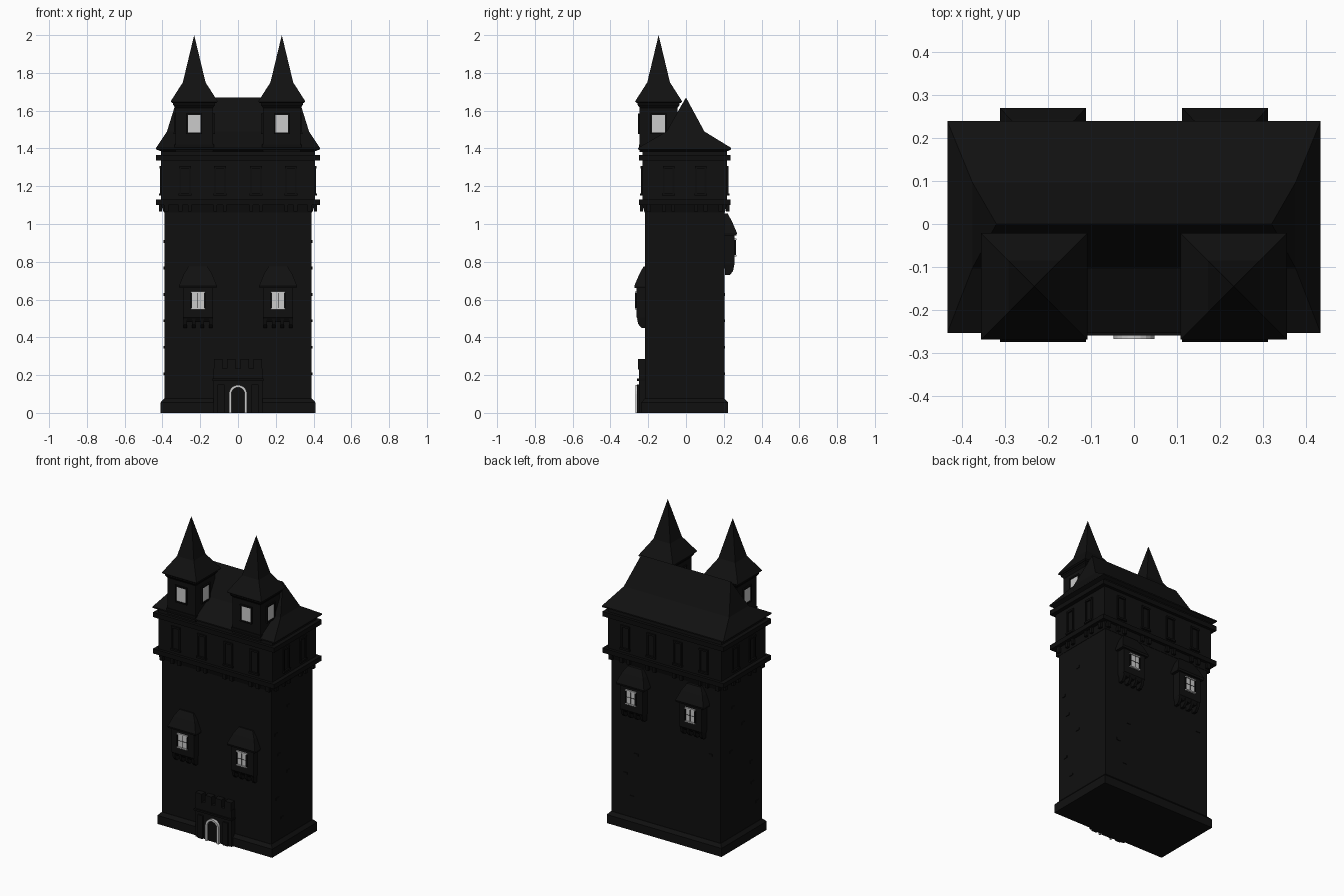
import bpy, bmesh, math, random
from mathutils import Matrix, Vector

cube = bpy.data.objects.get("Cube")
if cube:
    bpy.data.objects.remove(cube, do_unlink=True)


def material(name, value):
    m = bpy.data.materials.new(name)
    m.use_nodes = True
    col = (value, value, value, 1)
    m.diffuse_color = col
    bsdf = m.node_tree.nodes["Principled BSDF"]
    bsdf.inputs["Base Color"].default_value = col
    bsdf.inputs["Roughness"].default_value = 0.9
    return m


WALL = material("black stone", 0.005)
ROOF = material("black slate", 0.0055)
TRIM = material("dark trim", 0.004)
PALE = material("pale grey", 0.6)


def finish(name, bm, mat, frame=Matrix()):
    bmesh.ops.recalc_face_normals(bm, faces=bm.faces)
    bm.transform(frame)
    mesh = bpy.data.meshes.new(name)
    bm.to_mesh(mesh)
    bm.free()
    mesh.materials.append(mat)
    obj = bpy.data.objects.new(name, mesh)
    bpy.context.collection.objects.link(obj)
    return obj


def loft(name, sections, mat, frame=Matrix()):
    """Stack of rectangles, each (z, x0, x1, y0, y1), joined by walls."""
    bm = bmesh.new()
    rings = []
    for z, x0, x1, y0, y1 in sections:
        rings.append([bm.verts.new((x, y, z))
                      for x, y in ((x0, y0), (x1, y0), (x1, y1), (x0, y1))])
    for low, high in zip(rings, rings[1:]):
        for i in range(4):
            j = (i + 1) % 4
            bm.faces.new((low[i], low[j], high[j], high[i]))
    bm.faces.new(rings[0][::-1])
    bm.faces.new(rings[-1])
    bmesh.ops.remove_doubles(bm, verts=bm.verts, dist=1e-5)
    return finish(name, bm, mat, frame)


def box(name, u, half, z0, z1, depth, mat, frame):
    """Block on a wall: centred at u along it, standing out by depth."""
    return loft(name, [(z, u - half, u + half, -depth, 0.004) for z in (z0, z1)], mat, frame)


def side(x, y, degrees):
    """Wall frame whose local -y points outwards."""
    return Matrix.Translation((x, y, 0)) @ Matrix.Rotation(math.radians(degrees), 4, "Z")


def centred(z, hx, hy, cx=0, cy=-0.007):
    return (z, cx - hx, cx + hx, cy - hy, cy + hy)


# Main walls, plinth and overhanging upper storey
loft("main_walls", [centred(0.02, 0.39, 0.21), centred(1.1, 0.39, 0.21)], WALL)
loft("plinth", [centred(0, 0.41, 0.23), centred(0.055, 0.41, 0.23),
                centred(0.075, 0.392, 0.212)], WALL)
loft("upper_storey", [centred(1.06, 0.392, 0.212), centred(1.1, 0.407, 0.224),
                      centred(1.4, 0.407, 0.224)], WALL)
for name, z in (("lower_band", 1.1), ("upper_band", 1.335)):
    loft(name, [centred(z, 0.433, 0.243), centred(z + 0.03, 0.433, 0.243)], TRIM)

# Main hipped roof with flared eaves
loft("main_roof", [centred(1.385, 0.407, 0.225), centred(1.395, 0.434, 0.246),
                   centred(1.403, 0.434, 0.246), centred(1.49, 0.376, 0.1, cy=-0.003),
                   centred(1.67, 0.32, 0, cy=0)], ROOF)

# Narrow framed panels and corbels around the upper storey
for label, frame, spots, length in (
        ("front", side(0, -0.231, 0), (-0.28, -0.095, 0.095, 0.28), 0.39),
        ("back", side(0, 0.217, 180), (-0.28, -0.095, 0.095, 0.28), 0.39),
        ("left", side(0.407, -0.007, 90), (-0.085, 0.085), 0.2),
        ("right", side(-0.407, -0.007, -90), (-0.085, 0.085), 0.2)):
    for u in spots:
        for s in (-1, 1):
            box(label + "_panel_jamb", u + s * 0.026, 0.005, 1.16, 1.3, 0.007, TRIM, frame)
        box(label + "_panel_head", u, 0.031, 1.295, 1.307, 0.009, TRIM, frame)
        box(label + "_panel_sill", u, 0.034, 1.15, 1.162, 0.012, TRIM, frame)
        for s in (-1, 1):
            box(label + "_corbel", u + s * 0.025, 0.01, 1.065, 1.1, 0.012, TRIM, frame)
    for s in (-1, 1):
        box(label + "_corner_corbel", s * (length - 0.01), 0.012, 1.065, 1.1, 0.012, TRIM, frame)


def window(name, u, z, half_w, half_h, depth, frame):
    box(name + "_pane", u, half_w, z - half_h, z + half_h, depth + 0.004, PALE, frame)
    for s in (-1, 1):
        box(name + "_jamb", u + s * (half_w + 0.004), 0.004, z - half_h, z + half_h,
            depth + 0.008, TRIM, frame)
    box(name + "_mullion", u, 0.0012, z - half_h, z + half_h, depth + 0.006, TRIM, frame)
    box(name + "_transom", u, half_w, z - 0.001, z + 0.001, depth + 0.006, TRIM, frame)


# Hanging bays: two on the front, two higher up on the back
def hanging_bay(name, u, z, frame):
    def part(dz, half, depth):
        return (z + dz, u - half, u + half, -depth, 0.01)
    loft(name + "_body", [part(0.035, 0.076, 0.035), part(0.055, 0.08, 0.05),
                          part(0.22, 0.08, 0.05)], WALL, frame)
    loft(name + "_roof", [part(0.21, 0.098, 0.06), part(0.222, 0.1, 0.063),
                          part(0.285, 0.075, 0.036), part(0.325, 0.05, 0.014)], ROOF, frame)
    for i in range(4):
        v = u + (i - 1.5) * 0.045
        loft(name + "_bracket", [(z, v - 0.009, v + 0.009, -0.025, 0),
                                 (z + 0.02, v - 0.009, v + 0.009, -0.042, 0),
                                 (z + 0.05, v - 0.009, v + 0.009, -0.048, 0)], TRIM, frame)
    window(name + "_window", u, z + 0.145, 0.031, 0.04, 0.05, frame)
    for dz in (0.102, 0.188):
        box(name + "_window_ledge", u, 0.037, z + dz - 0.004, z + dz + 0.004, 0.06, PALE, frame)


for u in (-0.212, 0.212):
    hanging_bay("front_bay", u, 0.45, side(0, -0.211, 0))
    hanging_bay("back_bay", u, 0.73, side(0, 0.207, 180))

# Two front turrets with flared spires
TY = -0.145
for x in (-0.232, 0.232):
    def ring(z, h):
        return centred(z, h, h, x, TY)
    loft("turret_walls", [ring(1.38, 0.1), ring(1.65, 0.1)], WALL)
    loft("turret_foot", [ring(1.395, 0.105), ring(1.42, 0.105)], TRIM)
    loft("turret_cornice", [ring(1.615, 0.1), ring(1.63, 0.111), ring(1.645, 0.111)], TRIM)
    loft("turret_spire", [ring(1.64, 0.115), ring(1.647, 0.124), ring(1.653, 0.122),
                          ring(1.75, 0.06), ring(2.0, 0)], ROOF)
    for degrees in (0, 90, -90):
        turn = side(x, TY, degrees)
        box("turret_window_pane", 0, 0.034, 1.485, 1.577, 0.104, PALE, turn)
        for z in (1.476, 1.577):
            box("turret_window_ledge", 0, 0.042, z, z + 0.009, 0.109, TRIM, turn)
        for s in (-1, 1):
            box("turret_window_jamb", s * 0.038, 0.004, 1.485, 1.577, 0.108, TRIM, turn)

# Porch with merlons and buttresses
front = side(0, -0.217, 0)
box("porch", 0, 0.13, 0, 0.235, 0.033, WALL, front)
box("porch_string", 0, 0.135, 0.17, 0.182, 0.042, TRIM, front)
for i in range(4):
    box("porch_merlon", (i - 1.5) * 0.07, 0.023, 0.23, 0.285, 0.036, WALL, front)
for s in (-1, 1):
    box("porch_buttress", s * 0.09, 0.018, 0, 0.15, 0.042, WALL, front)


def arch_outline(half, spring):
    arc = [(half * math.cos(math.pi * i / 10), spring + half * math.sin(math.pi * i / 10))
           for i in range(11)]
    return [(half, 0)] + arc + [(-half, 0)]


def extrude_outwards(name, bm, depth, mat):
    grown = bmesh.ops.extrude_face_region(bm, geom=bm.faces[:])["geom"]
    bmesh.ops.translate(bm, vec=(0, -depth, 0),
                        verts=[g for g in grown if isinstance(g, bmesh.types.BMVert)])
    finish(name, bm, mat, front)


# Arched doorway with pale surround
bm = bmesh.new()
bm.faces.new([bm.verts.new((x, -0.03, z)) for x, z in arch_outline(0.036, 0.1)])
extrude_outwards("door", bm, 0.008, TRIM)
bm = bmesh.new()
inner = [bm.verts.new((x, -0.03, z)) for x, z in arch_outline(0.035, 0.1)]
outer = [bm.verts.new((x, -0.03, z)) for x, z in arch_outline(0.048, 0.1)]
for i in range(len(inner) - 1):
    bm.faces.new((inner[i], inner[i + 1], outer[i + 1], outer[i]))
extrude_outwards("door_surround", bm, 0.02, PALE)

# Scattered raised stones on the walls
random.seed(4)
for frame, reach in ((side(0.39, -0.007, 90), 0.19), (side(-0.39, -0.007, -90), 0.19),
                     (side(0, 0.203, 180), 0.37)):
    for i in range(6):
        z = 0.2 + i * 0.14
        u = random.uniform(-reach, reach)
        if reach < 0.3 or z < 0.65:
            box("raised_stone", u, 0.014, z, z + 0.014, 0.004, WALL, frame)
